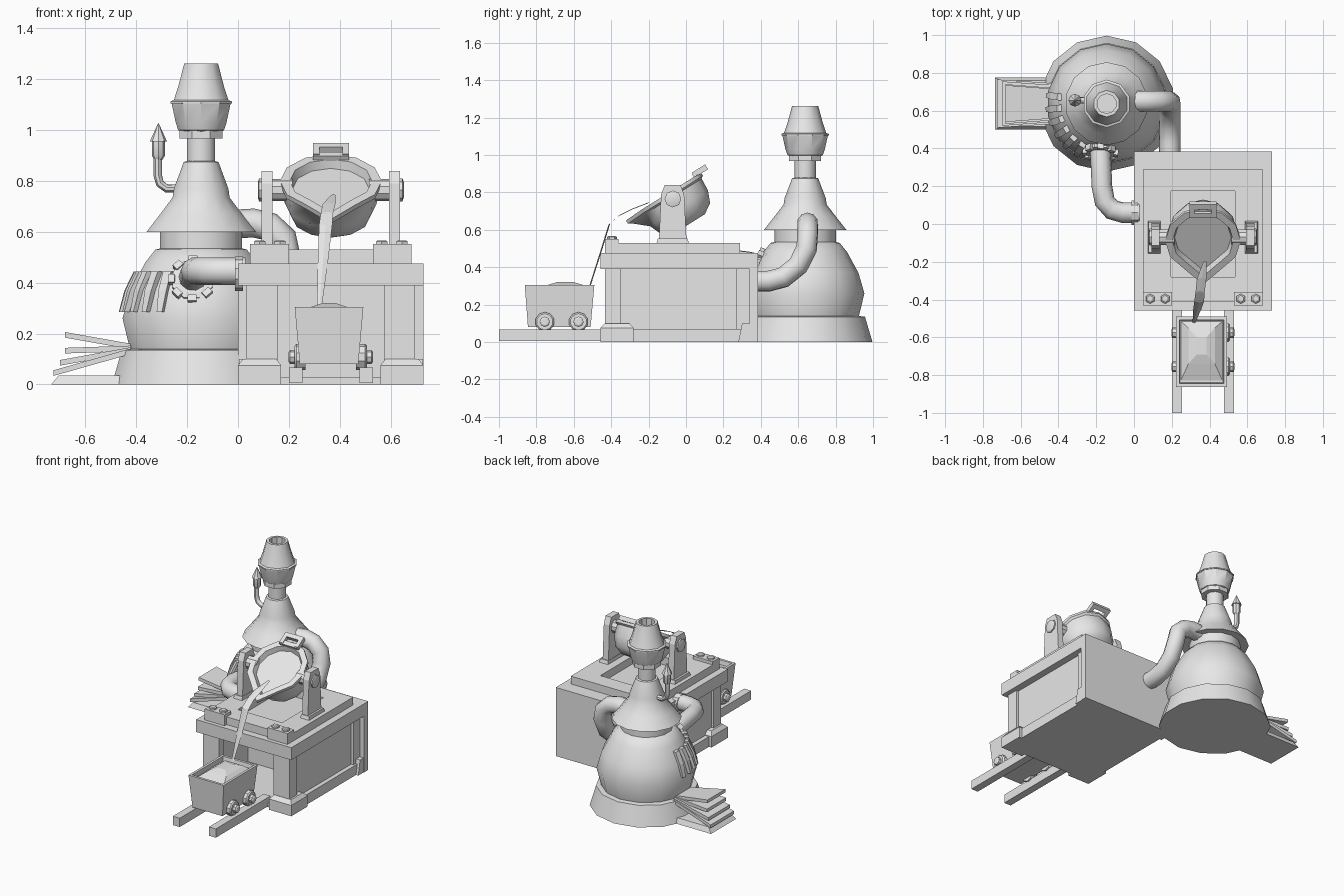
import bpy, bmesh, math
from mathutils import Matrix, Vector

grey = bpy.data.materials.new("plain_grey")
grey.diffuse_color = (0.8, 0.8, 0.8, 1)
I = Matrix.Identity(4)


def finish(name, bm, m=I, smooth=None):
    bmesh.ops.remove_doubles(bm, verts=bm.verts, dist=1e-5)
    bmesh.ops.transform(bm, matrix=m, verts=bm.verts)
    bmesh.ops.recalc_face_normals(bm, faces=bm.faces)
    me = bpy.data.meshes.new(name)
    bm.to_mesh(me)
    bm.free()
    ob = bpy.data.objects.new(name, me)
    bpy.context.collection.objects.link(ob)
    me.materials.append(grey)
    if smooth:
        bpy.ops.object.select_all(action='DESELECT')
        ob.select_set(True)
        bpy.context.view_layer.objects.active = ob
        bpy.ops.object.shade_smooth_by_angle(angle=math.radians(smooth))
    return ob


def loft(name, rings, m=I, smooth=None, caps=True):
    """Skin a list of point rings."""
    bm = bmesh.new()
    vs = [[bm.verts.new(p) for p in r] for r in rings]
    n = len(rings[0])
    for a, b in zip(vs, vs[1:]):
        for i in range(n):
            bm.faces.new((a[i], a[(i + 1) % n], b[(i + 1) % n], b[i]))
    if caps:
        bm.faces.new(vs[0])
        bm.faces.new(vs[-1])
    return finish(name, bm, m, smooth)


def box(name, x, y, z, top=(0, 0), m=I):
    """Box from ranges; top insets the upper face."""
    def ring(h, a, b):
        return [(x[0] + a, y[0] + b, h), (x[1] - a, y[0] + b, h),
                (x[1] - a, y[1] - b, h), (x[0] + a, y[1] - b, h)]
    return loft(name, [ring(z[0], 0, 0), ring(z[1], *top)], m)


def lathe(name, prof, n, m=I, smooth=35, start=-math.pi / 2, pull=None):
    rings = []
    for r, z in prof:
        ring = []
        for i in range(n):
            a = start + 2 * math.pi * i / n
            p = Vector((r * math.cos(a), r * math.sin(a), z))
            ring.append(pull(p) if pull else p)
        rings.append(ring)
    return loft(name, rings, m, smooth)


def tube(name, pts, r, n=10):
    pts = [Vector(p) for p in pts]
    rings = []
    for i, p in enumerate(pts):
        d = (pts[min(i + 1, len(pts) - 1)] - pts[max(i - 1, 0)]).normalized()
        if i == 0:
            u = d.cross(Vector((0.1, 0.3, 1))).normalized()
        u = (u - d * u.dot(d)).normalized()
        v = d.cross(u)
        rings.append([p + r * (u * math.cos(t) + v * math.sin(t))
                      for t in [2 * math.pi * k / n for k in range(n)]])
    return loft(name, rings, smooth=45)


def aim(pos, d):
    return Matrix.Translation(pos) @ Vector(d).to_track_quat('Z', 'Y').to_matrix().to_4x4()


# Furnace
F = Matrix.Translation((-0.145, 0.637, 0))
lathe("furnace_base", [(0.36, 0), (0.32, 0.135), (0.28, 0.14)], 14, F)
lathe("furnace_body", [(0.285, 0.13), (0.317, 0.26), (0.285, 0.37), (0.225, 0.48),
                       (0.185, 0.53), (0.165, 0.535), (0.165, 0.61)], 14, F, 40)
lathe("furnace_hood", [(0.16, 0.605), (0.22, 0.6), (0.165, 0.67), (0.115, 0.735),
                       (0.11, 0.77), (0.07, 0.875), (0.05, 0.88)], 14, F)
lathe("chimney_pipe", [(0.058, 0.86), (0.058, 0.99)], 10, F, 40)
lathe("chimney_ring", [(0.092, 0.968), (0.092, 0.998)], 8, F, None, math.pi / 8)
lathe("chimney_cap", [(0.075, 0.99), (0.095, 1.0), (0.105, 1.03), (0.122, 1.105), (0.127, 1.105),
                      (0.127, 1.113), (0.113, 1.118), (0.095, 1.17), (0.07, 1.262),
                      (0.052, 1.262), (0.052, 1.2)], 10, F)

# Vent fins on the furnace side
for k in range(6):
    a = math.radians(172 + 13.5 * k)
    t = Vector((-math.sin(a), math.cos(a), 0))
    o = Vector((math.cos(a), math.sin(a), 0))
    c = Vector((-0.145, 0.637, 0))
    rings = []
    for r, z, w in [(0.318, 0.285, 0.012), (0.295, 0.37, 0.018), (0.258, 0.445, 0.018)]:
        p = c + o * r + Vector((0, 0, z))
        rings.append([p - t * w - o * 0.03, p + t * w - o * 0.03,
                      p + t * w + o * 0.006, p - t * w + o * 0.006])
    loft("vent_fin", rings)

# Fanned bellows plates
box("bellows_foot", (-0.735, -0.4), (0.5, 0.775), (0, 0.035), (0.03, 0.015))
for tip_x, tip_z, y0, y1 in [(-0.68, 0.195, 0.54, 0.735), (-0.68, 0.133, 0.53, 0.74),
                             (-0.70, 0.085, 0.52, 0.755), (-0.725, 0.045, 0.51, 0.765)]:
    root_z = 0.14 + (tip_z - 0.12) * 0.12
    rings = [[(x, y0 + g, z - 0.011), (x, y1 - g, z - 0.011), (x, y1 - g, z + 0.011), (x, y0 + g, z + 0.011)]
             for x, z, g in [(tip_x, tip_z, 0), (-0.42, root_z, 0.02)]]
    loft("bellows_plate", rings)

# Whistle pipe
tube("whistle_pipe", [(-0.22, 0.655, 0.77), (-0.28, 0.655, 0.77), (-0.307, 0.655, 0.79),
                      (-0.315, 0.655, 0.82), (-0.315, 0.655, 0.9)], 0.017, 8)
lathe("whistle_head", [(0.017, 0.885), (0.026, 0.9), (0.026, 0.955), (0.034, 0.955), (0, 1.03)],
      8, Matrix.Translation((-0.313, 0.655, 0)))

# Large pipes
tube("rear_pipe", [(-0.02, 0.65, 0.63), (0.06, 0.65, 0.635), (0.125, 0.65, 0.62), (0.175, 0.65, 0.575),
                   (0.19, 0.645, 0.5), (0.19, 0.6, 0.41), (0.19, 0.52, 0.345), (0.19, 0.44, 0.325),
                   (0.19, 0.36, 0.325)], 0.057)
tube("front_pipe", [(-0.18, 0.42, 0.41), (-0.175, 0.33, 0.43), (-0.17, 0.2, 0.445), (-0.155, 0.12, 0.445),
                    (-0.115, 0.075, 0.445), (-0.06, 0.06, 0.445), (0.03, 0.06, 0.445)], 0.055)
lathe("front_pipe_collar", [(0.068, -0.012), (0.068, 0.02)], 10, aim((0, 0.06, 0.435), (1, 0, 0)))
FL = aim((-0.178, 0.385, 0.41), (-0.05, -0.92, 0.38))
lathe("pipe_flange", [(0.085, -0.035), (0.085, 0.01), (0.06, 0.015)], 8, FL, None, math.pi / 8)
for k in range(8):
    box("flange_bolt", (0.07, 0.095), (-0.017, 0.017), (-0.01, 0.022),
        m=FL @ Matrix.Rotation(k * math.pi / 4, 4, 'Z'))

# Casting table
CX = 0.365
box("table_floor", (0.03, 0.7), (-0.43, 0.36), (0, 0.03))
box("table_back", (0, 0.73), (0.34, 0.385), (0, 0.475))
box("table_inner_wall", (0.06, 0.67), (0.0, 0.04), (0, 0.4))
box("table_slab", (0, 0.73), (-0.458, 0.385), (0.39, 0.476))
for s in (-1, 1):
    def xr(a, b):
        return tuple(sorted((CX + s * a, CX + s * b)))
    box("table_side", xr(0.29, 0.315), (-0.4, 0.36), (0, 0.395))
    box("side_skirting", xr(0.3, 0.345), (-0.43, 0.36), (0, 0.07))
    box("front_post", xr(0.21, 0.33), (-0.432, -0.38), (0, 0.395))
    box("side_post", xr(0.3, 0.332), (-0.432, -0.35), (0, 0.395))
    box("rear_post", xr(0.3, 0.332), (0.27, 0.35), (0, 0.395))
    box("front_foot", xr(0.195, 0.365), (-0.458, -0.28), (0, 0.075))
    box("front_foot_cap", xr(0.195, 0.365), (-0.458, -0.28), (0.075, 0.1), (0.02, 0.025))
    box("rear_foot", xr(0.25, 0.362), (0.28, 0.36), (0, 0.1), (0.0, 0.02))
    # Top plate rim around the shallow pit
    box("top_plate_side", xr(0.17, 0.318), (-0.41, 0.288), (0.47, 0.53))
    # Corner brackets with bolts
    box("bracket", xr(0.165, 0.318), (-0.432, -0.36), (0.47, 0.552))
    for bx in (0.2, 0.28):
        lathe("bolt", [(0.026, 0.55), (0.026, 0.562), (0.018, 0.567)], 6,
              Matrix.Translation((CX + s * bx, -0.396, 0)), None)
    # Ladle supports
    box("support_foot", xr(0.222, 0.292), (-0.16, 0.018), (0.52, 0.553), (0.005, 0.01))
    prof = [(-0.145, 0.54), (0.003, 0.54), (-0.01, 0.79), (-0.03, 0.84), (-0.113, 0.84), (-0.133, 0.79)]
    loft("support_post", [[(CX + s * x, y, z) for y, z in prof] for x in (0.229, 0.273)])
    lathe("trunnion", [(0.043, 0.15), (0.043, 0.235)], 10, aim((CX, -0.07, 0.765), (s, 0, 0)))
    lathe("trunnion_cap", [(0.045, 0.26), (0.045, 0.282), (0.03, 0.287)], 8, aim((CX, -0.07, 0.765), (s, 0, 0)))
    # Rails
    box("rail", xr(0.112, 0.165), (-1.0, -0.4), (0.005, 0.066))
box("top_plate_front", (0.195, 0.535), (-0.41, -0.28), (0.47, 0.53))
box("top_plate_rear", (0.195, 0.535), (0.175, 0.288), (0.47, 0.53))

# Tilted ladle with pinched spout
L = Matrix.Translation((CX, -0.09, 0.80)) @ Matrix.Rotation(math.radians(32), 4, 'X')


def spout(p):
    if p.z > -0.06 and abs(p.x) < 0.01 and p.y < -0.1:
        return Vector((p.x, p.y * 1.38, p.z - 0.005))
    return p


lathe("ladle", [(0.1, -0.2), (0.155, -0.165), (0.182, -0.1), (0.186, -0.03), (0.2, -0.02), (0.2, 0),
                (0.162, 0), (0.15, -0.035)], 12, L, 35, pull=spout)
for s in (-1, 1):
    box("ladle_handle_side", (s * 0.058 - 0.013, s * 0.058 + 0.013), (0.16, 0.235), (-0.005, 0.025), m=L)
box("ladle_handle_bar", (-0.071, 0.071), (0.212, 0.242), (-0.005, 0.025), m=L)
box("ladle_handle_root", (-0.071, 0.071), (0.155, 0.185), (-0.005, 0.02), m=L)

# Poured stream
rings = []
for x, y, z, w in [(0.375, -0.2, 0.745, 0.008), (0.358, -0.29, 0.71, 0.025), (0.35, -0.36, 0.675, 0.024),
                   (0.345, -0.41, 0.63, 0.026), (0.335, -0.45, 0.5, 0.021), (0.318, -0.52, 0.28, 0.008)]:
    rings.append([(x - w, y, z), (x, y - 0.005, z - 0.004), (x + w, y, z), (x, y + 0.005, z + 0.004)])
loft("poured_stream", rings)

# Cart
def rect(hx, y0, y1, z):
    return [(0.358 - hx, y0, z), (0.358 + hx, y0, z), (0.358 + hx, y1, z), (0.358 - hx, y1, z)]


loft("cart_body", [rect(0.115, -0.845, -0.51, 0.08), rect(0.135, -0.862, -0.49, 0.305),
                   rect(0.118, -0.845, -0.507, 0.305), rect(0.114, -0.84, -0.512, 0.275)])
loft("cart_filling", [rect(0.116, -0.842, -0.51, 0.27), rect(0.07, -0.74, -0.55, 0.305),
                      rect(0.025, -0.69, -0.6, 0.32)])
for y in (-0.755, -0.575):
    for s in (-1, 1):
        m = aim((CX, y, 0.108), (s, 0, 0))
        lathe("cart_wheel", [(0.052, 0.1), (0.052, 0.135), (0.044, 0.142)], 10, m)
        lathe("wheel_hub", [(0.028, 0.135), (0.028, 0.16), (0.018, 0.166)], 8, m, None)
    box("cart_axle", (0.25, 0.48), (y - 0.015, y + 0.015), (0.09, 0.12))
